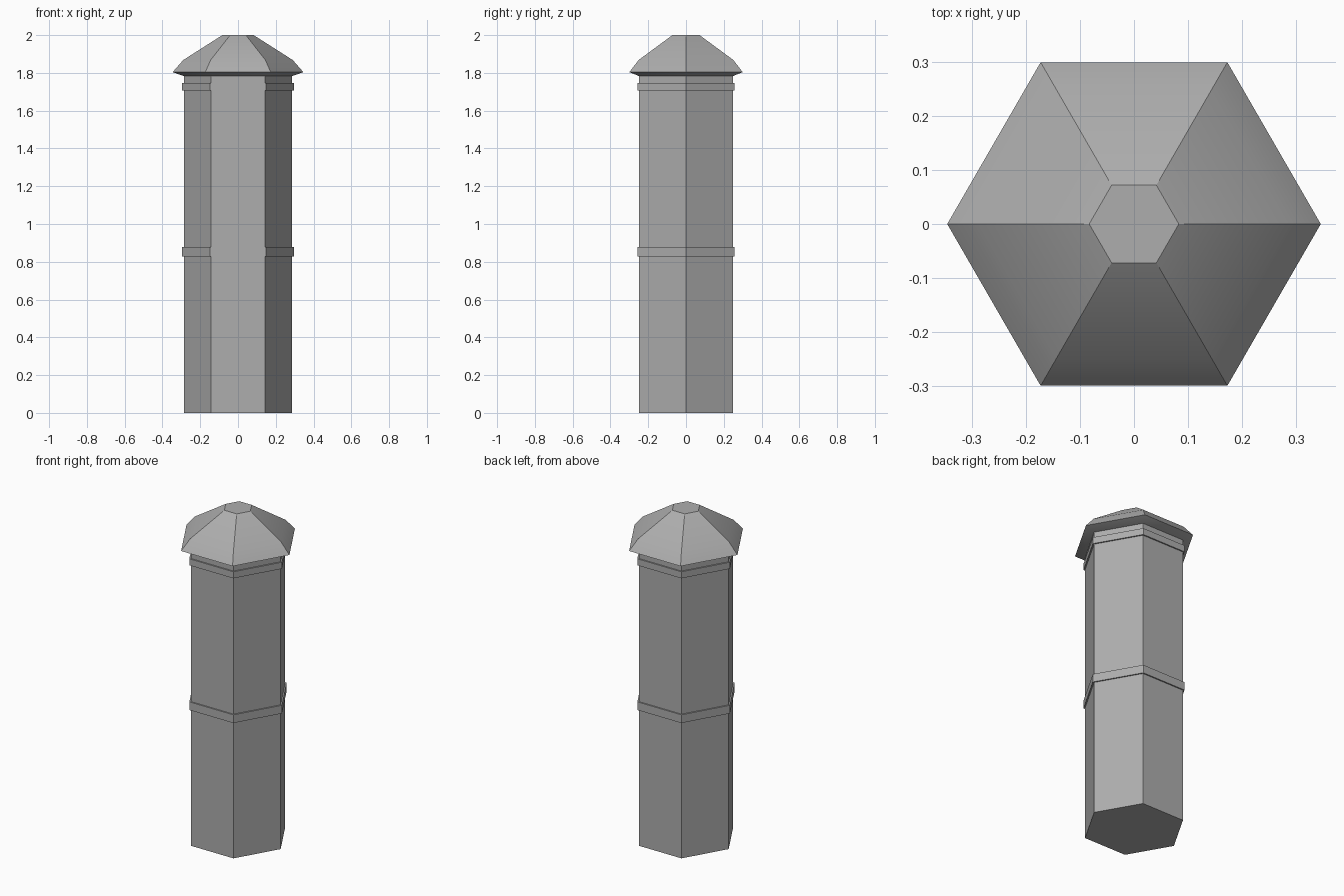
import bpy, bmesh, math

if "Cube" in bpy.data.objects:
    bpy.data.objects.remove(bpy.data.objects["Cube"])

SIDES = 6

# Dark grey stone
stone = bpy.data.materials.new("stone")
stone.diffuse_color = (0.42, 0.42, 0.42, 1)
stone.use_nodes = True
stone.node_tree.nodes["Principled BSDF"].inputs["Base Color"].default_value = stone.diffuse_color


def hex_solid(name, profile, smooth=False):
    """Closed six-sided solid from (corner radius, height) pairs, bottom to top."""
    bm = bmesh.new()
    rings = []
    for r, z in profile:
        angles = [math.tau * i / SIDES for i in range(SIDES)]
        rings.append([bm.verts.new((r * math.cos(a), r * math.sin(a), z)) for a in angles])
    for low, high in zip(rings, rings[1:]):
        for i in range(SIDES):
            j = (i + 1) % SIDES
            bm.faces.new((low[i], low[j], high[j], high[i]))
    bm.faces.new(rings[0][::-1])
    bm.faces.new(rings[-1])
    mesh = bpy.data.meshes.new(name)
    bm.to_mesh(mesh)
    bm.free()
    mesh.materials.append(stone)
    obj = bpy.data.objects.new(name, mesh)
    bpy.context.collection.objects.link(obj)
    if smooth:
        bpy.ops.object.select_all(action='DESELECT')
        obj.select_set(True)
        bpy.context.view_layer.objects.active = obj
        bpy.ops.object.shade_smooth_by_angle(angle=math.radians(30))
    return obj


# Post shaft
hex_solid("shaft", [(0.287, 0), (0.287, 1.785)])

# Raised bands at mid height and below the cap
for name, z0, z1 in (("middle_band", 0.827, 0.877), ("upper_band", 1.707, 1.747)):
    hex_solid(name, [(0.296, z0), (0.296, z1)])

# Flared cap with sloped underside and flat top
hex_solid("cap", [(0.287, 1.783), (0.346, 1.804), (0.29, 1.868), (0.083, 2.0)], smooth=True)
